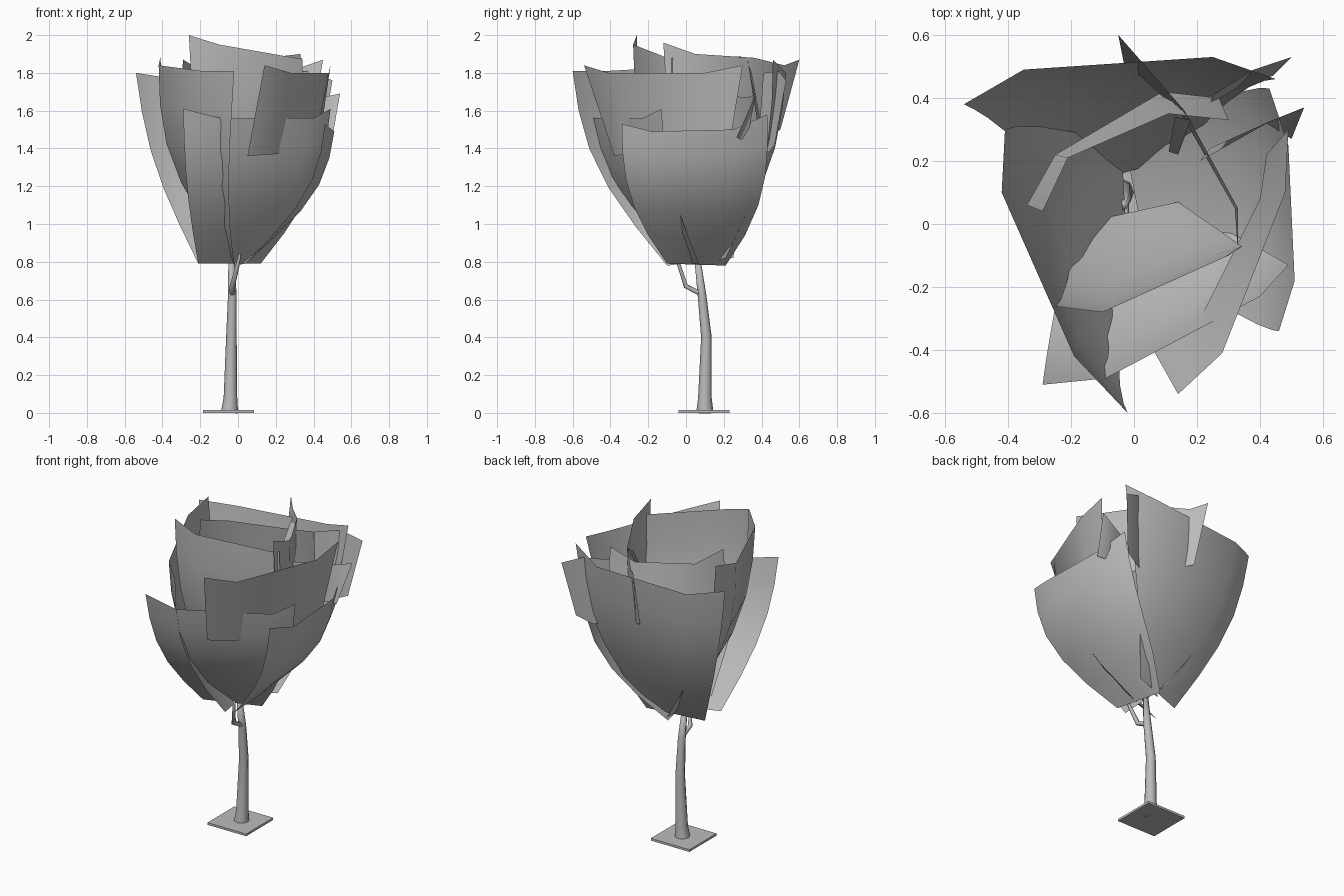
import bpy, bmesh, math
from mathutils import Vector

cube = bpy.data.objects.get("Cube")
if cube:
    bpy.data.objects.remove(cube, do_unlink=True)

GREY = (0.5, 0.5, 0.5, 1.0)
grey = bpy.data.materials.new("plain_grey")
grey.use_nodes = True
grey.diffuse_color = GREY
grey.node_tree.nodes["Principled BSDF"].inputs["Base Color"].default_value = GREY


def finish(name, bm, smooth=True):
    mesh = bpy.data.meshes.new(name)
    bm.to_mesh(mesh)
    bm.free()
    mesh.materials.append(grey)
    for face in mesh.polygons:
        face.use_smooth = smooth
    obj = bpy.data.objects.new(name, mesh)
    bpy.context.scene.collection.objects.link(obj)


def sheet(name, rows):
    """Open surface through equal rows of points."""
    bm = bmesh.new()
    grid = [[bm.verts.new(p) for p in row] for row in rows]
    for low, high in zip(grid, grid[1:]):
        for i in range(len(low) - 1):
            bm.faces.new((low[i], low[i + 1], high[i + 1], high[i]))
    finish(name, bm)


def tube(name, path, sides=8):
    """Tapered tube; each path entry is x, y, z, radius."""
    bm = bmesh.new()
    pts = [Vector(p[:3]) for p in path]
    rings = []
    for i, p in enumerate(pts):
        along = pts[min(i + 1, len(pts) - 1)] - pts[max(i - 1, 0)]
        turn = Vector((0, 0, 1)).rotation_difference(along)
        ring = []
        for k in range(sides):
            a = math.tau * k / sides
            offset = Vector((math.cos(a), math.sin(a), 0)) * path[i][3]
            ring.append(bm.verts.new(p + turn @ offset))
        rings.append(ring)
    for a, b in zip(rings, rings[1:]):
        for k in range(sides):
            n = (k + 1) % sides
            bm.faces.new((a[k], a[n], b[n], b[k]))
    bm.faces.new(rings[-1])
    finish(name, bm)


def leaf_panel(name, top, start, end, centre, bulge, steps=5):
    """Card rising from a narrow foot to a wide rim, bowed away from a centre."""
    top = [Vector(p) for p in top]
    start, end = Vector(start), Vector(end)
    rows = []
    for r in range(steps + 1):
        t = r / steps
        row = []
        for i, rim in enumerate(top):
            foot = start.lerp(end, i / (len(top) - 1))
            p = foot.lerp(rim, t)
            out = Vector((p.x - centre[0], p.y - centre[1], 0)).normalized()
            row.append(p + out * bulge * math.sin(math.pi * t))
        rows.append(row)
    sheet(name, rows)


# Ground plate
bm = bmesh.new()
bmesh.ops.create_cube(bm, size=1)
for v in bm.verts:
    v.co = Vector((v.co.x * 0.27 - 0.05, v.co.y * 0.27 + 0.095, v.co.z * 0.014 + 0.007))
finish("base_plate", bm, False)

# Trunk and side twig
tube("trunk", [(-0.045, 0.1, 0, 0.046), (-0.04, 0.1, 0.08, 0.036),
               (-0.035, 0.108, 0.4, 0.028), (-0.03, 0.085, 0.62, 0.023),
               (-0.035, 0.06, 0.82, 0.016)])
tube("twig", [(-0.03, 0.08, 0.63, 0.015), (-0.03, 0.0, 0.67, 0.014),
              (0.0, -0.04, 0.79, 0.01), (0.01, -0.05, 0.84, 0.006)], 6)

# Large canopy panels
leaf_panel("left_panel", [(-0.41, 0.29, 1.89), (-0.42, 0.1, 1.84), (-0.19, -0.42, 1.81),
                          (-0.02, -0.6, 1.81)],
           (-0.04, 0.25, 0.82), (-0.02, -0.1, 0.78), (0.1, 0.15), 0.12)
leaf_panel("back_panel", [(0.45, 0.46, 1.87), (0.25, 0.53, 1.8), (-0.35, 0.49, 1.77),
                          (-0.54, 0.38, 1.8)],
           (0.13, 0.21, 0.82), (-0.21, 0.11, 0.79), (0.0, -0.2), 0.09)
leaf_panel("front_panel", [(-0.29, -0.51, 1.61), (-0.09, -0.49, 1.56), (0.4, -0.23, 1.56),
                           (0.49, -0.13, 1.61)],
           (-0.21, -0.05, 0.79), (0.12, 0.07, 0.79), (-0.15, 0.2), 0.1)
leaf_panel("right_panel", [(0.46, -0.34, 1.53), (0.51, -0.18, 1.49), (0.49, 0.25, 1.5),
                           (0.43, 0.43, 1.58)],
           (0.04, -0.1, 0.79), (-0.02, 0.21, 0.78), (-0.1, 0.05), 0.13)
leaf_panel("inner_front_panel", [(-0.26, -0.26, 2.0), (-0.1, -0.28, 1.95), (0.3, -0.1, 1.88),
                                 (0.34, -0.07, 1.88)],
           (-0.18, 0.0, 0.9), (0.14, 0.07, 0.9), (-0.2, 0.3), 0.09)

# Short upright cards around the upper rim, bottom row then top row
sheet("inner_back_right_card", [
    [(0.33, -0.09, 1.48), (0.32, 0.05, 1.48), (0.15, 0.35, 1.48), (0.02, 0.47, 1.48), (-0.03, 0.5, 1.5)],
    [(0.33, -0.12, 1.96), (0.33, 0.05, 1.9), (0.16, 0.36, 1.88), (0.02, 0.52, 1.84), (-0.05, 0.6, 1.87)]])
sheet("inner_back_left_card", [
    [(-0.34, 0.06, 1.4), (-0.25, 0.22, 1.4), (0.09, 0.42, 1.4), (0.27, 0.4, 1.4)],
    [(-0.29, 0.04, 1.87), (-0.21, 0.21, 1.82), (0.11, 0.35, 1.8), (0.3, 0.33, 1.84)]])
sheet("front_right_card", [
    [(0.05, -0.38, 1.36), (0.2, -0.32, 1.37), (0.4, 0.08, 1.37), (0.42, 0.22, 1.36)],
    [(0.14, -0.54, 1.84), (0.28, -0.41, 1.8), (0.48, 0.1, 1.8), (0.49, 0.3, 1.84)]])
sheet("back_rim_card", [
    [(0.24, 0.38, 1.4), (0.34, 0.44, 1.38), (0.44, 0.47, 1.42)],
    [(0.25, 0.41, 1.8), (0.38, 0.49, 1.81), (0.5, 0.53, 1.76)]])
sheet("right_rim_card", [
    [(0.24, 0.24, 1.43), (0.42, 0.32, 1.43), (0.5, 0.27, 1.46)],
    [(0.21, 0.2, 1.68), (0.44, 0.33, 1.67), (0.54, 0.37, 1.69)]])
sheet("small_rim_card", [[(0.11, 0.23, 1.64), (0.14, 0.22, 1.64)],
                         [(0.13, 0.34, 1.86), (0.18, 0.33, 1.86)]])
